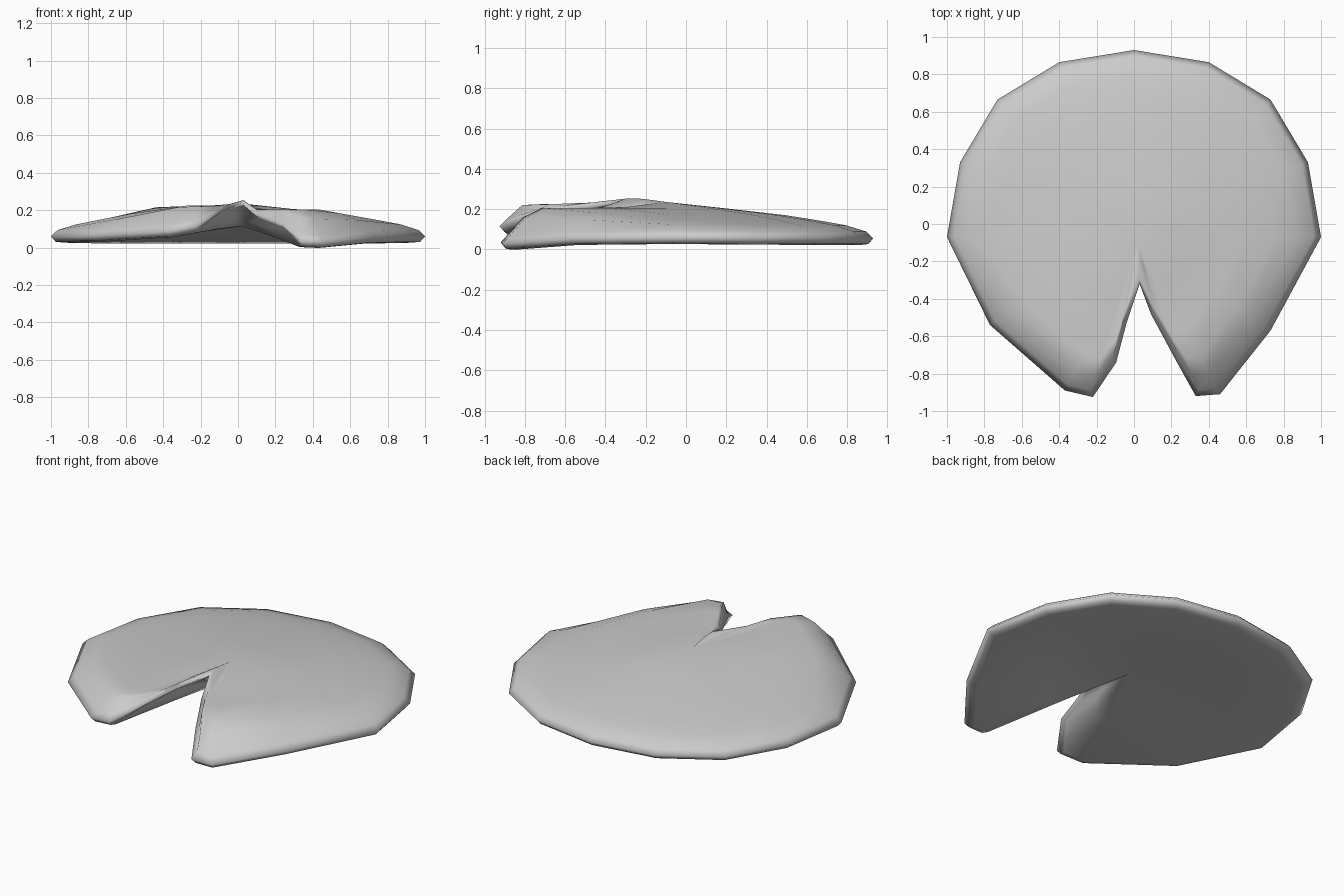
import bpy, bmesh
from math import exp
from mathutils import Vector

if "Cube" in bpy.data.objects:
    bpy.data.objects.remove(bpy.data.objects["Cube"])

# Rim outline (x, y, height of the rim's middle), clockwise from the back
rim = [(0, .93, .055), (.4, .865, .055), (.73, .665, .055), (.93, .33, .057),
       (1, -.07, .06), (.73, -.57, .055), (.46, -.91, .03), (.33, -.92, .035),
       (.23, -.74, .12), (.09, -.48, .175), (.03, -.32, .24), (-.04, -.53, .215),
       (-.095, -.74, .19), (-.22, -.925, .115), (-.37, -.89, .09), (-.77, -.54, .065),
       (-1, -.07, .06), (-.93, .33, .057), (-.73, .665, .055), (-.4, .865, .055)]
rim = [Vector(p) for p in rim]
n = len(rim)
notch = range(8, 13)          # rim points inside the slit, where the leaf is thin


def inset(dist, dz, thin_dist, thin_dz):
    """Ring moved inwards from the rim and shifted in height."""
    ring = []
    for i, p in enumerate(rim):
        a = (p - rim[i - 1]).xy.normalized()
        b = (rim[(i + 1) % n] - p).xy.normalized()
        d = (Vector((a.y, -a.x)) + Vector((b.y, -b.x))).normalized()
        k, h = (thin_dist, thin_dz) if i in notch else (dist, dz)
        ring.append(Vector((p.x + d.x * k, p.y + d.y * k, p.z + h)))
    return ring


def toward(ring, centre, t, bump, swell=0):
    """Ring part of the way to the centre, bulged upwards, swollen on the two lobes."""
    out = []
    for i, p in enumerate(ring):
        q = p.lerp(centre, t)
        q.z += bump * (.3 if i in notch else 1)
        g = swell * exp(-((abs(q.x) - .33) ** 2 + (q.y + .6) ** 2) / .08)
        q.z = max(q.z, min(q.z + g, .225 if q.x < 0 else .205))
        out.append(q)
    return out


top_c, low_c = Vector((.02, -.1, .236)), Vector((.02, -.02, .115))
top, low = inset(.035, .034, .02, .011), inset(.025, -.028, .02, -.016)

# Leaf: domed upper skin, rounded rim, shallow hollow underside
bm = bmesh.new()
rings = [toward(top, top_c, .7, .012, .1), toward(top, top_c, .4, .022, .1),
         toward(top, top_c, .22, .02, .1), toward(top, top_c, .1, .016, .1),
         top, rim, low,
         toward(low, low_c, .04, -.008), toward(low, low_c, .5, 0)]
vr = [[bm.verts.new(p) for p in r] for r in rings]
ct, cl = bm.verts.new(top_c), bm.verts.new(low_c)
for i in range(n):
    j = (i + 1) % n
    bm.faces.new((ct, vr[0][i], vr[0][j]))
    bm.faces.new((cl, vr[-1][j], vr[-1][i]))
    for r, s in zip(vr, vr[1:]):
        bm.faces.new((r[i], s[i], s[j], r[j]))
bmesh.ops.recalc_face_normals(bm, faces=bm.faces)
for f in bm.faces:
    f.smooth = True
mesh = bpy.data.meshes.new("lily_pad")
bm.to_mesh(mesh)
bm.free()
leaf = bpy.data.objects.new("lily_pad", mesh)
bpy.context.collection.objects.link(leaf)
